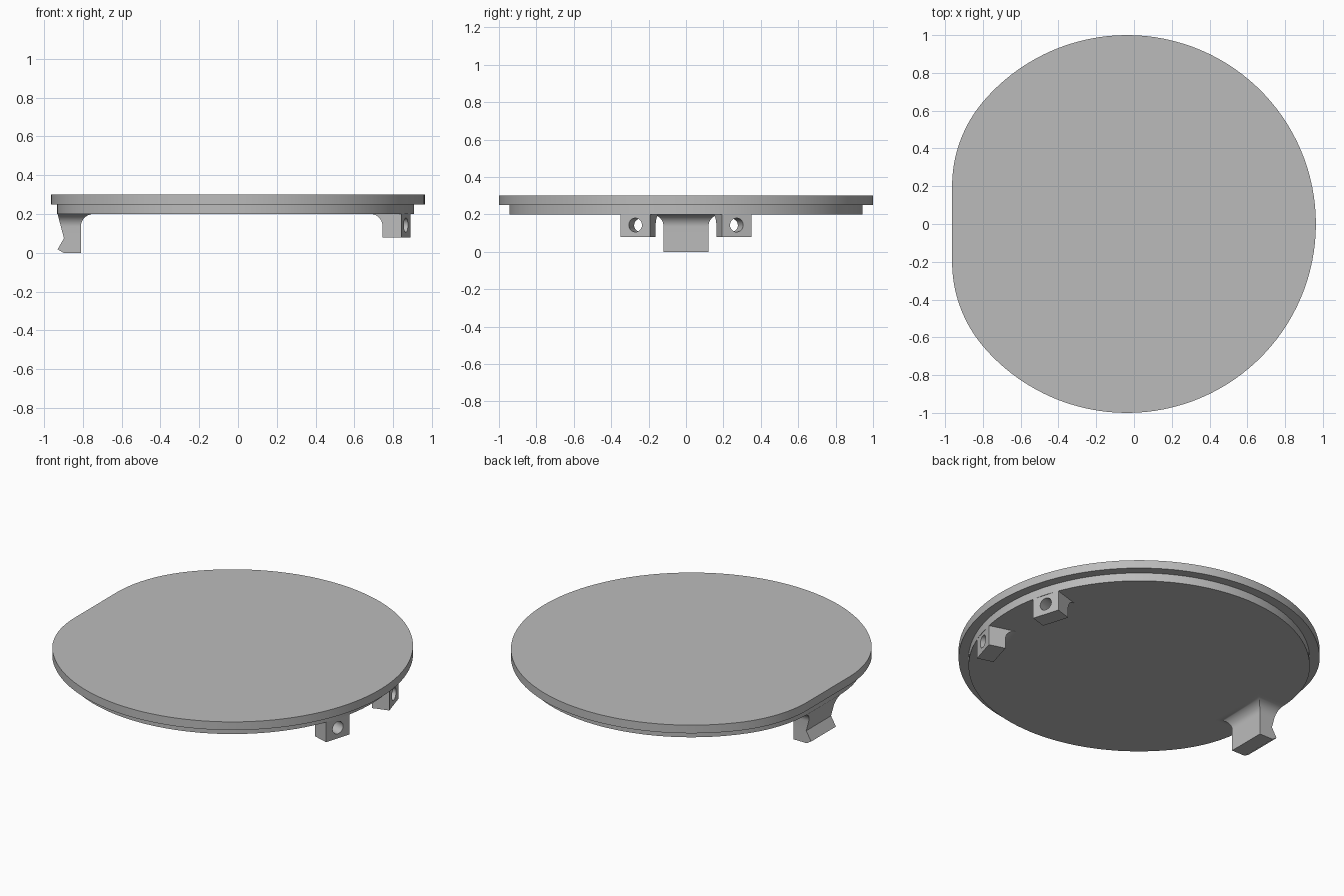
import bpy, bmesh, math
from mathutils import Matrix

cube = bpy.data.objects.get("Cube")
if cube:
    bpy.data.objects.remove(cube, do_unlink=True)

grey = bpy.data.materials.new("plain grey")
grey.use_nodes = True
grey.diffuse_color = (0.5, 0.5, 0.5, 1)
grey.node_tree.nodes["Principled BSDF"].inputs["Base Color"].default_value = (0.5, 0.5, 0.5, 1)

CENTRE = -0.037   # x of the disc centre
FILLET = 0.065    # radius where the lugs and clip meet the plate


def loft(name, rings):
    """Skin a stack of equal-length closed rings and cap both ends."""
    bm = bmesh.new()
    loops = [[bm.verts.new(p) for p in ring] for ring in rings]
    for a, b in zip(loops, loops[1:]):
        for i in range(len(a)):
            j = (i + 1) % len(a)
            bm.faces.new((a[i], a[j], b[j], b[i]))
    bm.faces.new(loops[0])
    bm.faces.new(loops[-1])
    bmesh.ops.recalc_face_normals(bm, faces=bm.faces)
    mesh = bpy.data.meshes.new(name)
    bm.to_mesh(mesh)
    bm.free()
    mesh.materials.append(grey)
    obj = bpy.data.objects.new(name, mesh)
    bpy.context.collection.objects.link(obj)
    return obj


def smooth(obj):
    bpy.ops.object.select_all(action='DESELECT')
    obj.select_set(True)
    bpy.context.view_layer.objects.active = obj
    bpy.ops.object.shade_smooth_by_angle(angle=math.radians(30))


def disc_outline(radius, flat_x, half_flat):
    """Circle whose -x side is flattened and blended with tangent arcs."""
    d = flat_x - CENTRE
    r = (radius**2 - d**2 - half_flat**2) / (2 * (radius + d))
    cx = flat_x + r
    join = math.atan2(half_flat, cx - CENTRE)
    pts = []
    for i in range(97):
        a = -join + 2 * join * i / 96
        pts.append((CENTRE + radius * math.cos(a), radius * math.sin(a)))
    for side in (1, -1):
        for i in range(25):
            t = i / 24 if side > 0 else 1 - i / 24
            if (side > 0 and i == 0) or (side < 0 and i == 24):
                continue
            a = join + (math.pi - join) * t
            pts.append((cx + r * math.cos(a), side * (half_flat + r * math.sin(a))))
    return pts


def slab(name, outline, z0, z1):
    return loft(name, [[(x, y, z) for x, y in outline] for z in (z0, z1)])


# Lid plate and the narrower step beneath it
smooth(slab("lid_plate", disc_outline(1.0, -0.963, 0.2), 0.25, 0.3))
smooth(slab("lid_step", disc_outline(0.945, -0.933, 0.15), 0.2, 0.25))

# Concave fillet as (outward offset, height) pairs
fillet = [(FILLET * (1 - math.cos(a)), 0.2 - FILLET + FILLET * math.sin(a))
          for a in (math.pi / 2 * i / 12 for i in range(13))]

# Snap clip: hooked outer side, fillets on the inner side and both flanks
levels = [(-0.9, 0, 0), (-0.93, 0, 0.018), (-0.897, 0, 0.075)]
levels += [(-0.897 - 0.033 * (z - 0.075) / 0.125, f, z) for f, z in fillet]
smooth(loft("snap_clip", [
    [(x, -0.12 - f, z), (-0.81 + f, -0.12 - f, z), (-0.81 + f, 0.12 + f, z), (x, 0.12 + f, z)]
    for x, f, z in levels]))

# Two hinge lugs set radially, each drilled through
for side, name in ((-1, "right_hinge_lug"), (1, "left_hinge_lug")):
    place = Matrix.Translation((CENTRE, 0, 0)) @ Matrix.Rotation(side * math.radians(16.7), 4, 'Z')
    profile = [(0.942, 0.2), (0.942, 0.078), (0.842, 0.078)]
    profile += [(0.842 - f, z) for f, z in fillet]
    lug = loft(name, [[(x, y, z) for x, z in profile] for y in (-0.083, 0.083)])
    drill = loft("drill", [
        [(x, 0.037 * math.cos(a), 0.143 + 0.037 * math.sin(a))
         for a in (math.tau * i / 32 for i in range(32))] for x in (0.7, 1.0)])
    drill.hide_render = True
    cut = lug.modifiers.new("hole", 'BOOLEAN')
    cut.operation = 'DIFFERENCE'
    cut.solver = 'EXACT'
    cut.object = drill
    bpy.context.view_layer.objects.active = lug
    bpy.ops.object.modifier_apply(modifier=cut.name)
    bpy.data.objects.remove(drill, do_unlink=True)
    lug.data.transform(place)
    smooth(lug)
